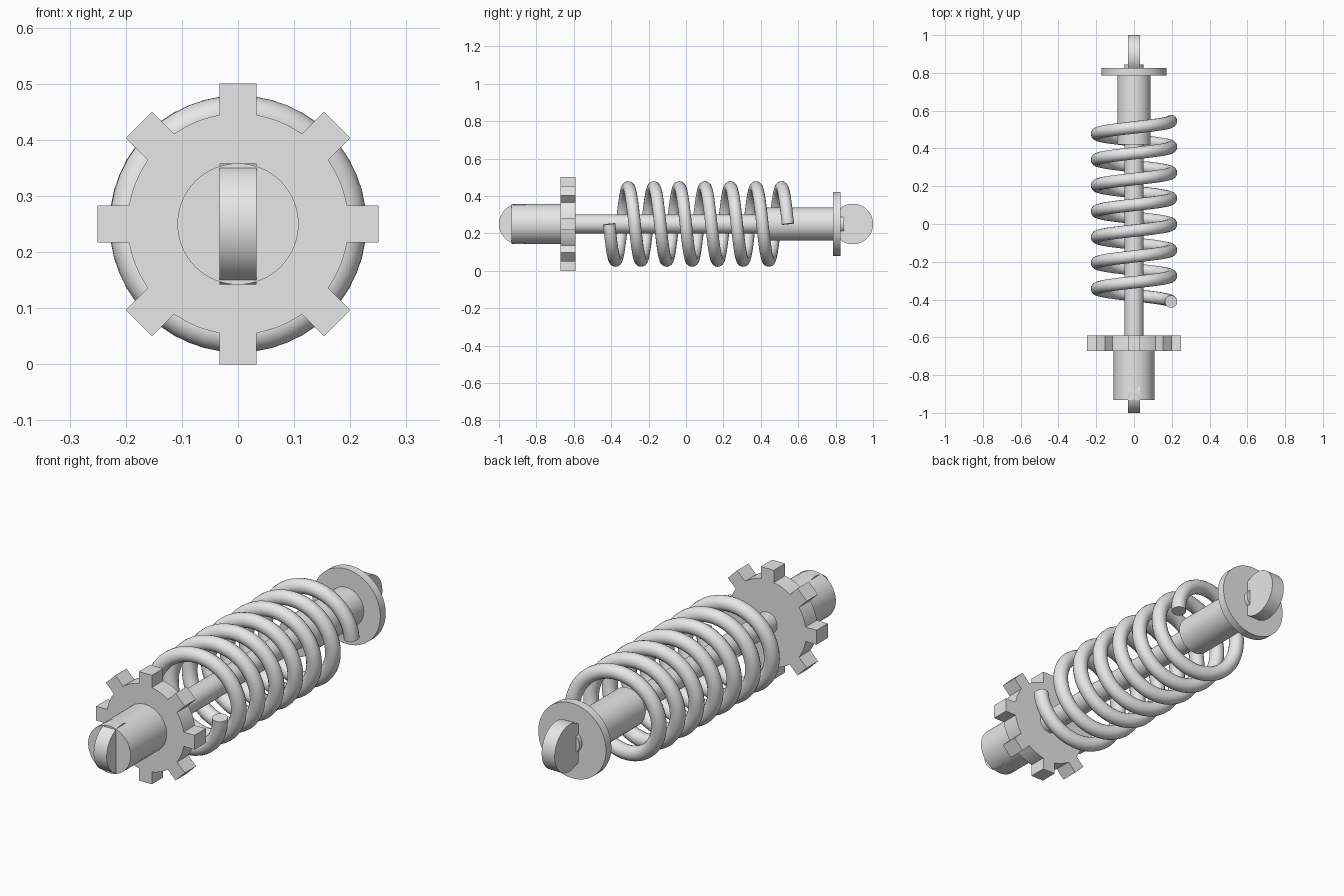
import bpy
import bmesh
from math import sin, cos, tau, pi, asin, sqrt, radians
from mathutils import Matrix, Vector

cube = bpy.data.objects.get("Cube")
if cube:
    bpy.data.objects.remove(cube, do_unlink=True)

AXIS_Z = 0.25      # height of the long axis
HALF_W = 0.033     # half width of eyes and gear teeth

steel = bpy.data.materials.new("light grey")
steel.use_nodes = True
steel.diffuse_color = (0.8, 0.8, 0.8, 1)
steel.node_tree.nodes["Principled BSDF"].inputs["Base Color"].default_value = (0.8, 0.8, 0.8, 1)


def finish(obj):
    """Give the part its colour and smooth its round sides."""
    obj.data.materials.append(steel)
    bpy.ops.object.select_all(action='DESELECT')
    obj.select_set(True)
    bpy.context.view_layer.objects.active = obj
    bpy.ops.object.shade_smooth_by_angle(angle=radians(30))
    return obj


def add_mesh(name, bm):
    bmesh.ops.recalc_face_normals(bm, faces=bm.faces)
    mesh = bpy.data.meshes.new(name)
    bm.to_mesh(mesh)
    bm.free()
    obj = bpy.data.objects.new(name, mesh)
    bpy.context.collection.objects.link(obj)
    return finish(obj)


def cylinder(name, radius, length, centre, axis):
    bm = bmesh.new()
    turn = Vector((0, 0, 1)).rotation_difference(Vector(axis)).to_matrix().to_4x4()
    bmesh.ops.create_cone(bm, cap_ends=True, segments=64, radius1=radius, radius2=radius,
                          depth=length, matrix=Matrix.Translation(centre) @ turn)
    return add_mesh(name, bm)


def shaft(name, radius, y0, y1):
    return cylinder(name, radius, y1 - y0, (0, (y0 + y1) / 2, AXIS_Z), (0, 1, 0))


# Damper body, rod, sleeve and end plate along the axis
shaft("front_body", 0.108, -0.933, -0.66)
shaft("piston_rod", 0.05, -0.62, 0.845)
shaft("rear_sleeve", 0.088, 0.42, 0.80)
shaft("rear_plate", 0.172, 0.787, 0.826)

# Round mounting eyes at both ends
for name, side in (("front_eye", -1), ("rear_eye", 1)):
    cylinder(name, 0.108, 2 * HALF_W, (0, side * 0.892, AXIS_Z), (1, 0, 0))


# Toothed adjuster ring
def gear(name, teeth, root, tip, y0, y1):
    edge = asin(HALF_W / root)
    flat = sqrt(root ** 2 - HALF_W ** 2)
    steps = 6
    outline = []
    for k in range(teeth):
        a = k * tau / teeth
        for r, w in ((flat, -HALF_W), (tip, -HALF_W), (tip, HALF_W), (flat, HALF_W)):
            outline.append((r * cos(a) - w * sin(a), r * sin(a) + w * cos(a)))
        for i in range(1, steps):
            b = a + edge + (tau / teeth - 2 * edge) * i / steps
            outline.append((root * cos(b), root * sin(b)))
    bm = bmesh.new()
    face = bm.faces.new([bm.verts.new((x, y0, z + AXIS_Z)) for x, z in outline])
    side = bmesh.ops.extrude_face_region(bm, geom=[face])
    bmesh.ops.translate(bm, vec=(0, y1 - y0, 0),
                        verts=[v for v in side["geom"] if isinstance(v, bmesh.types.BMVert)])
    return add_mesh(name, bm)


gear("adjuster_ring", 8, 0.197, 0.25, -0.672, -0.59)


# Coil spring: a helix curve with a round section
def spring(name, radius, wire, y0, y1, turns):
    steps = turns * 48
    curve = bpy.data.curves.new(name, 'CURVE')
    curve.dimensions = '3D'
    curve.bevel_depth = wire
    curve.bevel_resolution = 6
    curve.use_fill_caps = True
    line = curve.splines.new('POLY')
    line.points.add(steps)
    for i, p in enumerate(line.points):
        t = i / steps
        a = -tau * turns * t
        p.co = (radius * cos(a), y0 + (y1 - y0) * t, AXIS_Z + radius * sin(a), 1)
    obj = bpy.data.objects.new(name, curve)
    bpy.context.collection.objects.link(obj)
    bpy.ops.object.select_all(action='DESELECT')
    obj.select_set(True)
    bpy.context.view_layer.objects.active = obj
    bpy.ops.object.convert(target='MESH')
    return finish(bpy.context.view_layer.objects.active)


spring("coil_spring", 0.196, 0.033, -0.411, 0.545, 7)
